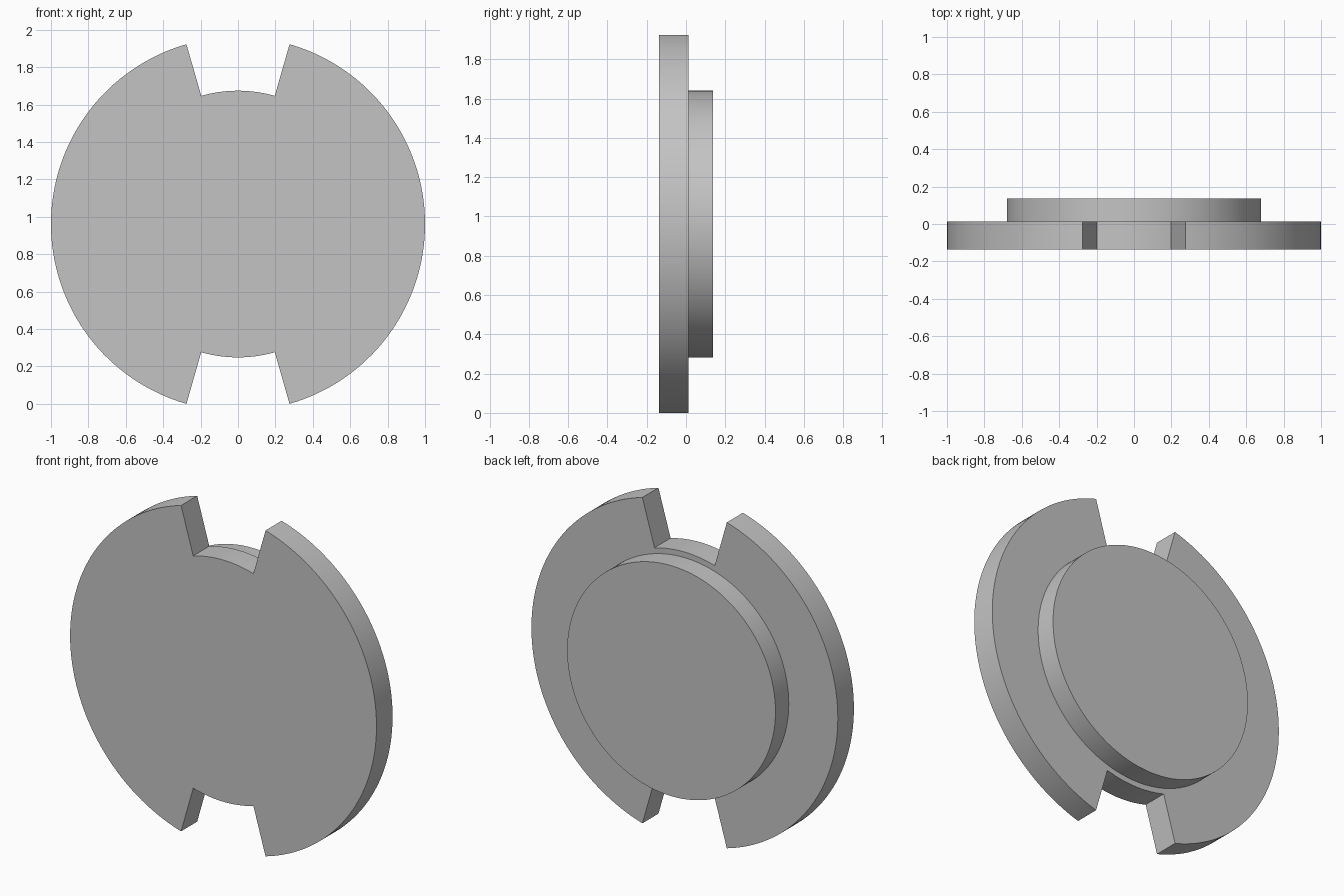
import bpy, bmesh
from math import sin, cos, radians

cube = bpy.data.objects.get("Cube")
if cube:
    bpy.data.objects.remove(cube, do_unlink=True)

NOTCH = 16                      # half angle of each notch, degrees
CENTRE_Z = cos(radians(NOTCH))  # notch corners rest on the ground
FRONT, STEP, BACK = -0.137, 0.013, 0.137

grey = bpy.data.materials.new("plain grey")
grey.use_nodes = True
colour = (0.55, 0.55, 0.55, 1)
grey.diffuse_color = colour
grey.node_tree.nodes["Principled BSDF"].inputs["Base Color"].default_value = colour


def arc(radius, start, end, steps):
    """Points on an arc, angles in degrees from +x towards +z."""
    angles = [radians(start + (end - start) * i / steps) for i in range(steps + 1)]
    return [(radius * cos(a), radius * sin(a)) for a in angles]


def extrude_profile(name, points, y0, y1):
    """Solid with the given x-z outline between two depths."""
    bm = bmesh.new()
    face = bm.faces.new([bm.verts.new((x, y0, z + CENTRE_Z)) for x, z in points])
    result = bmesh.ops.extrude_face_region(bm, geom=[face], use_keep_orig=True)
    moved = [v for v in result["geom"] if isinstance(v, bmesh.types.BMVert)]
    bmesh.ops.translate(bm, verts=moved, vec=(0, y1 - y0, 0))
    bmesh.ops.recalc_face_normals(bm, faces=bm.faces)
    mesh = bpy.data.meshes.new(name)
    bm.to_mesh(mesh)
    bm.free()
    mesh.materials.append(grey)
    obj = bpy.data.objects.new(name, mesh)
    bpy.context.collection.objects.link(obj)
    bpy.ops.object.select_all(action="DESELECT")
    obj.select_set(True)
    bpy.context.view_layer.objects.active = obj
    bpy.ops.object.shade_smooth_by_angle(angle=radians(30))
    return obj


# Notched plate: two wide outer arcs joined by two short inner arcs
outline = []
for middle in (0, 180):
    outline += arc(1.0, middle - 90 + NOTCH, middle + 90 - NOTCH, 64)
    outline += arc(0.713, middle + 90 - NOTCH, middle + 90 + NOTCH, 14)
extrude_profile("notched_plate", outline, FRONT, STEP)

# Round boss on the back
extrude_profile("back_boss", arc(0.68, 0, 360, 128)[:-1], STEP, BACK)
